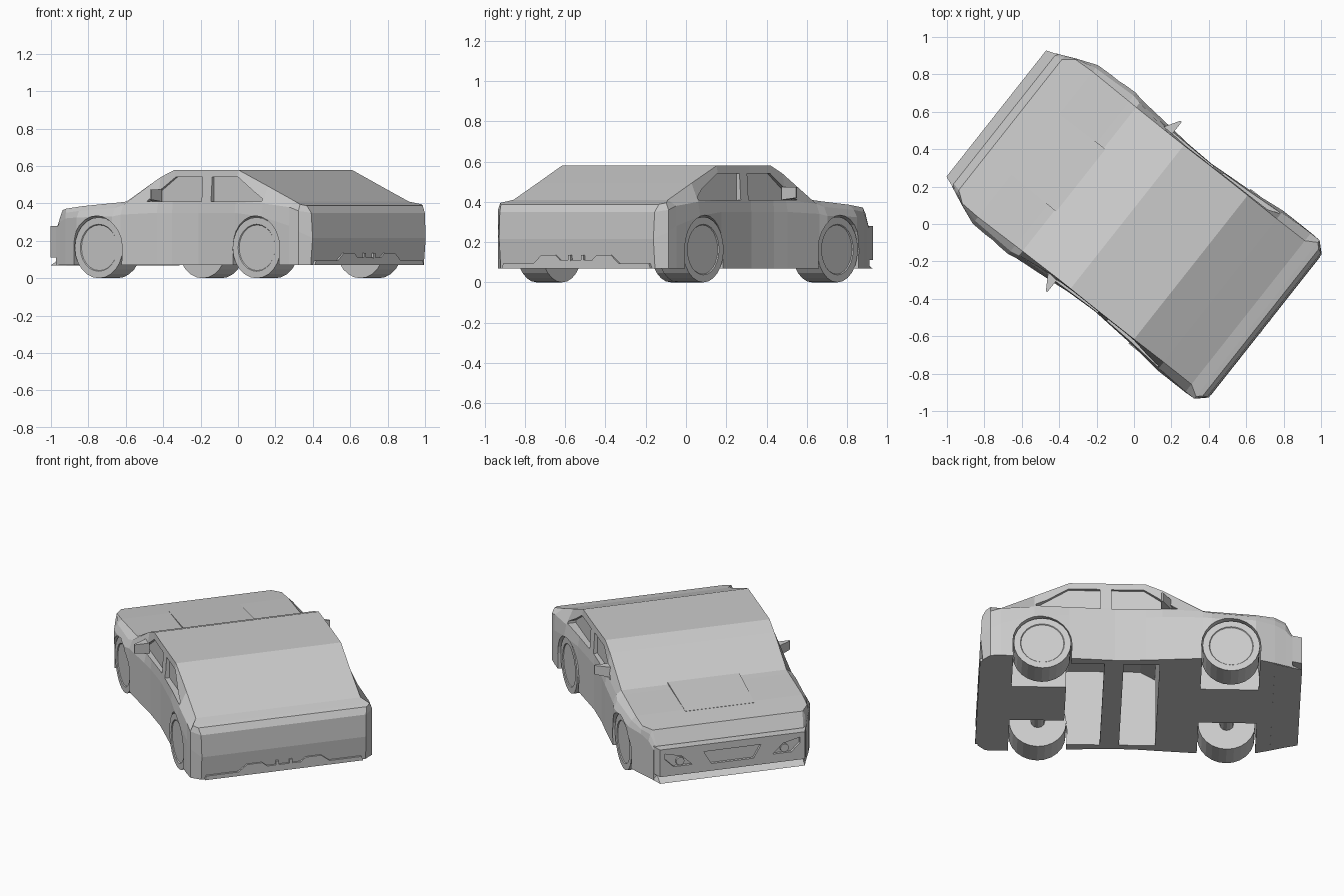
import bpy, bmesh, math
from mathutils import Matrix, Vector

if "Cube" in bpy.data.objects:
    bpy.data.objects.remove(bpy.data.objects["Cube"])

# Local frame: x = forward, y = sideways, z = up; the whole car is turned at the end
TURN = Matrix.Translation((0.006, 0.004, 0)) @ Matrix.Rotation(math.radians(141.7), 4, 'Z')


def make(name, bm):
    bmesh.ops.recalc_face_normals(bm, faces=bm.faces)
    me = bpy.data.meshes.new(name)
    bm.to_mesh(me)
    bm.free()
    ob = bpy.data.objects.new(name, me)
    bpy.context.collection.objects.link(ob)
    return ob


def loft(name, rings):
    bm = bmesh.new()
    vs = [[bm.verts.new(p) for p in r] for r in rings]
    n = len(vs[0])
    for a, b in zip(vs, vs[1:]):
        for i in range(n):
            bm.faces.new((a[i], a[(i + 1) % n], b[(i + 1) % n], b[i]))
    bm.faces.new(vs[0])
    bm.faces.new(vs[-1][::-1])
    return make(name, bm)


def side_prism(name, pts, y0, y1):
    return loft(name, [[(x, y, z) for x, z in pts] for y in (y0, y1)])


def end_prism(name, pts, x0, x1):
    return loft(name, [[(x, y, z) for y, z in pts] for x in (x0, x1)])


def box(name, x0, x1, y0, y1, z0, z1):
    return side_prism(name, [(x0, z0), (x1, z0), (x1, z1), (x0, z1)], y0, y1)


def cut(ob, cutter):
    cutter.hide_render = True
    m = ob.modifiers.new("cut", 'BOOLEAN')
    m.operation, m.solver, m.object = 'DIFFERENCE', 'EXACT', cutter
    bpy.context.view_layer.objects.active = ob
    bpy.ops.object.modifier_apply(modifier=m.name)
    bpy.data.objects.remove(cutter)


# Body shell: x, sill half width, shoulder z, belt half width, belt z, top half width, top z
stations = [
    (-.83, .54, .25, .54, .36, .525, .395),
    (-.77, .543, .28, .54, .38, .489, .41),
    (-.58, .543, .33, .53, .40, .488, .493),
    (-.38, .52, .35, .512, .41, .49, .58),
    (-.12, .503, .35, .50, .41, .49, .58),
    (.054, .51, .35, .505, .41, .488, .58),
    (.15, .52, .35, .508, .41, .488, .54),
    (.38, .54, .34, .52, .39, .49, .41),
    (.43, .55, .33, .53, .375, .491, .405),
    (.68, .54, .325, .52, .36, .495, .385),
    (.79, .497, .32, .495, .35, .49, .372),
    (.85, .47, .30, .46, .34, .445, .365),
    (.892, .452, .26, .44, .275, .435, .282)]
# Tail ring: nearly upright, gently bulged, with a slanted upper band
rings = [[(-.873, .488, .07), (-.886, .488, .215), (-.878, .49, .35), (-.856, .50, .388),
          (-.856, -.50, .388), (-.878, -.49, .35), (-.886, -.488, .215), (-.873, -.488, .07)]]
for x, w, zm, wb, zb, wt, zt in stations:
    half = [(w, .07), (w, zm), (wb, zb), (wt, zt)]
    rings.append([(x, y, z) for y, z in half] + [(x, -y, z) for y, z in half[::-1]])
body = loft("body_shell", rings)
# Split the tail cap into flat bands
bm = bmesh.new()
bm.from_mesh(body.data)
tail = [f for f in bm.faces if len(f.verts) == 8 and f.calc_center_median().x < -.5]
bmesh.ops.delete(bm, geom=tail, context='FACES_ONLY')
edge = sorted((v for v in bm.verts if v.co.x < -.85), key=lambda v: v.co.z)
rows = [sorted(edge[i:i + 2], key=lambda v: v.co.y) for i in range(0, 8, 2)]
for a, b in zip(rows, rows[1:]):
    bm.faces.new((a[0], a[1], b[1], b[0]))
bmesh.ops.recalc_face_normals(bm, faces=bm.faces)
bm.to_mesh(body.data)
bm.free()

# Hollow cabin open at the bottom
cut(body, side_prism("cabin_cutter", [(-.39, 0), (.135, 0), (.135, .50), (.05, .55),
                                      (-.36, .55), (-.39, .53)], -.46, .46))

# Wheel arches and recessed side windows
AXLES = (-.535, .54)
R = .169
front_win = [(.235, .41), (.045, .54), (-.14, .54), (-.14, .41)]
rear_win = [(-.205, .41), (-.205, .54), (-.385, .54), (-.57, .425), (-.57, .41)]
for s in (1, -1):
    for ax in AXLES:
        arc = [(ax + R * math.cos(math.radians(a)), .165 + R * math.sin(math.radians(a)))
               for a in range(0, 181, 15)]
        cut(body, side_prism("arch_cutter", [(ax + R - .006, 0)] + arc + [(ax - R + .006, 0)],
                             s * .19, s * .7))
    for win in (front_win, rear_win):
        cut(body, side_prism("window_cutter", win, s * .476, s * .7))
    # Divider bar between the two panes
    box("window_pillar" + ("_left" if s > 0 else "_right"), -.18, -.165, s * .47, s * .49, .40, .55)

# Floor strip under the cabin
box("floor_strip", -.18, -.07, -.47, .47, .07, .09)

# Front bumper with chamfered plan, and splitter lip below
plan = [(.79, .488), (.946, .43), (.946, -.43), (.79, -.488)]
bumper = loft("front_bumper", [[(x, y, .11) for x, y in plan],
                               [(x, y, .28) for x, y in plan]])
loft("front_splitter", [[(x, y, .068) for x, y in plan],
                        [(x - (.075 if x > .9 else 0), y, .11) for x, y in plan]])

# Grille and lamp pockets in the bumper, with round lamps
cut(bumper, end_prism("grille_cutter", [(-.17, .235), (.17, .235), (.125, .155), (-.125, .155)], .93, 1.0))
for s in (1, -1):
    cut(bumper, end_prism("lamp_cutter", [(s * .24, .165), (s * .30, .225), (s * .40, .25),
                                          (s * .40, .215), (s * .35, .165)], .93, 1.0))
    bm = bmesh.new()
    bmesh.ops.create_cone(bm, cap_ends=True, segments=12, radius1=.025, radius2=.025, depth=.02,
                          matrix=Matrix.Translation((.934, s * .31, .193)) @ Matrix.Rotation(math.pi / 2, 4, 'Y'))
    make("fog_lamp" + ("_left" if s > 0 else "_right"), bm)

# Hood bulge, tapering into the hood towards the nose
loft("hood_panel", [[(.37, s * .213, .38), (.37, s * .213, .42), (.70, s * .206, .384), (.70, s * .206, .36)]
                    for s in (1, -1)])

# Rear valance and exhaust tips
end_prism("rear_valance", [(-.47, .07), (-.46, .095), (-.27, .095), (-.22, .135), (-.13, .135), (-.10, .11),
                           (.10, .11), (.13, .135), (.22, .135), (.27, .095), (.46, .095), (.47, .07)],
          -.888, -.85)
for y in (-.04, .04):
    box("exhaust_tip", -.89, -.86, y - .008, y + .008, .105, .135)

# Wheels with an inset hub disc, axles, mirrors
for s in (1, -1):
    side = "_left" if s > 0 else "_right"
    for ax, end in zip(AXLES, ("rear", "front")):
        bm = bmesh.new()
        bmesh.ops.create_cone(bm, cap_ends=True, segments=24, radius1=.163, radius2=.163, depth=.16)
        cap = [f for f in bm.faces if f.normal.z > .9]
        bmesh.ops.inset_region(bm, faces=cap, thickness=.037)
        bmesh.ops.inset_region(bm, faces=cap, thickness=.004, depth=-.005)
        bm.transform(Matrix.Translation((ax, s * .447, .163)) @ Matrix.Rotation(-s * math.pi / 2, 4, 'X'))
        make(end + "_wheel" + side, bm)
    loft("door_mirror" + side, [[(x0, s * y, z0), (x1, s * y, z0), (x1, s * y, .475), (x0, s * y, .475)]
                                for x0, x1, y, z0 in ((.14, .205, .49, .41), (.14, .15, .58, .42))])
for ax, end in zip(AXLES, ("rear", "front")):
    bm = bmesh.new()
    bmesh.ops.create_cone(bm, cap_ends=True, segments=12, radius1=.04, radius2=.04, depth=.8,
                          matrix=Matrix.Translation((ax, 0, .163)) @ Matrix.Rotation(math.pi / 2, 4, 'X'))
    make(end + "_axle", bm)

# Turn the finished car into its final heading
for ob in bpy.context.scene.objects:
    ob.data.transform(TURN)
